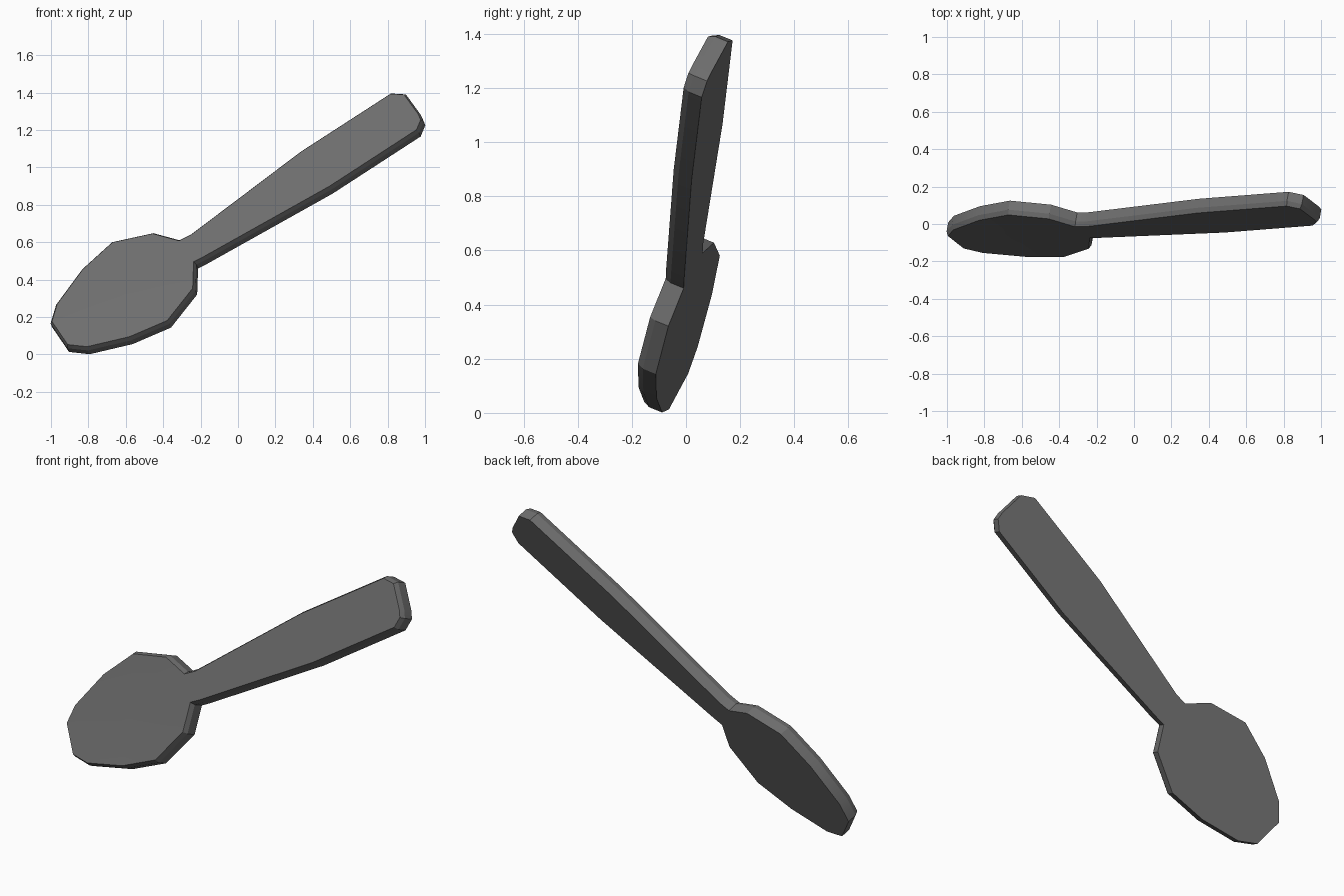
import bpy, bmesh, math
from mathutils import Vector

if "Cube" in bpy.data.objects:
    bpy.data.objects.remove(bpy.data.objects["Cube"])

# Spoon outline in the front view (x, z)
outline = [(-1, .16), (-.97, .26), (-.83, .45), (-.67, .595), (-.45, .643), (-.31, .605), (-.25, .635),
           (.34, 1.08), (.82, 1.39), (.90, 1.385), (.98, 1.275), (.995, 1.24), (.97, 1.18),
           (.50, .875), (-.17, .50), (-.22, .475), (-.225, .335), (-.365, .158), (-.57, .07),
           (-.80, .016), (-.91, .028)]

bm = bmesh.new()
# Flat slab between two copies of the outline
front = [bm.verts.new((x, -.014, z)) for x, z in outline]
back = [bm.verts.new((x, .039, z)) for x, z in outline]
n = len(outline)
cap = bm.faces.new(front)
bm.faces.new(back[::-1])
for i in range(n):
    j = (i + 1) % n
    bm.faces.new((front[i], back[i], back[j], front[j]))
bmesh.ops.recalc_face_normals(bm, faces=bm.faces)

# Narrow chamfered rim on the front
bmesh.ops.inset_region(bm, faces=[cap], thickness=.011, depth=.025, use_even_offset=True)

# Separate bowl, neck and handle panels
def corner(i):
    p = outline[i]
    return min(cap.verts, key=lambda v: math.hypot(v.co.x - p[0], v.co.z - p[1]))

for a, b in [(corner(5), corner(15)), (corner(6), corner(14))]:
    bmesh.ops.connect_vert_pair(bm, verts=[a, b])

# Shallow dish in the front of the bowl
bowl = min((f for f in bm.faces if len(f.verts) > 8 and f.normal.y < -.5),
           key=lambda f: f.calc_center_median().x)
poked = bmesh.ops.poke(bm, faces=[bowl])
poked["verts"][0].co.y += .01

# Lean the whole spoon back
normal = Vector((-.187, -1, .41)).normalized()
for v in bm.verts:
    x, d, z = v.co
    v.co = Vector((x, -.187 * x + .41 * z - .28, z)) - normal * d

bmesh.ops.recalc_face_normals(bm, faces=bm.faces)
mesh = bpy.data.meshes.new("spoon")
bm.to_mesh(mesh)
bm.free()
spoon = bpy.data.objects.new("spoon", mesh)
bpy.context.collection.objects.link(spoon)

# Dark grey material
grey = bpy.data.materials.new("dark_grey")
grey.diffuse_color = (.155, .155, .155, 1)
grey.use_nodes = True
grey.node_tree.nodes["Principled BSDF"].inputs["Base Color"].default_value = grey.diffuse_color
mesh.materials.append(grey)

bpy.context.view_layer.objects.active = spoon
spoon.select_set(True)
bpy.ops.object.shade_smooth_by_angle(angle=math.radians(20))
